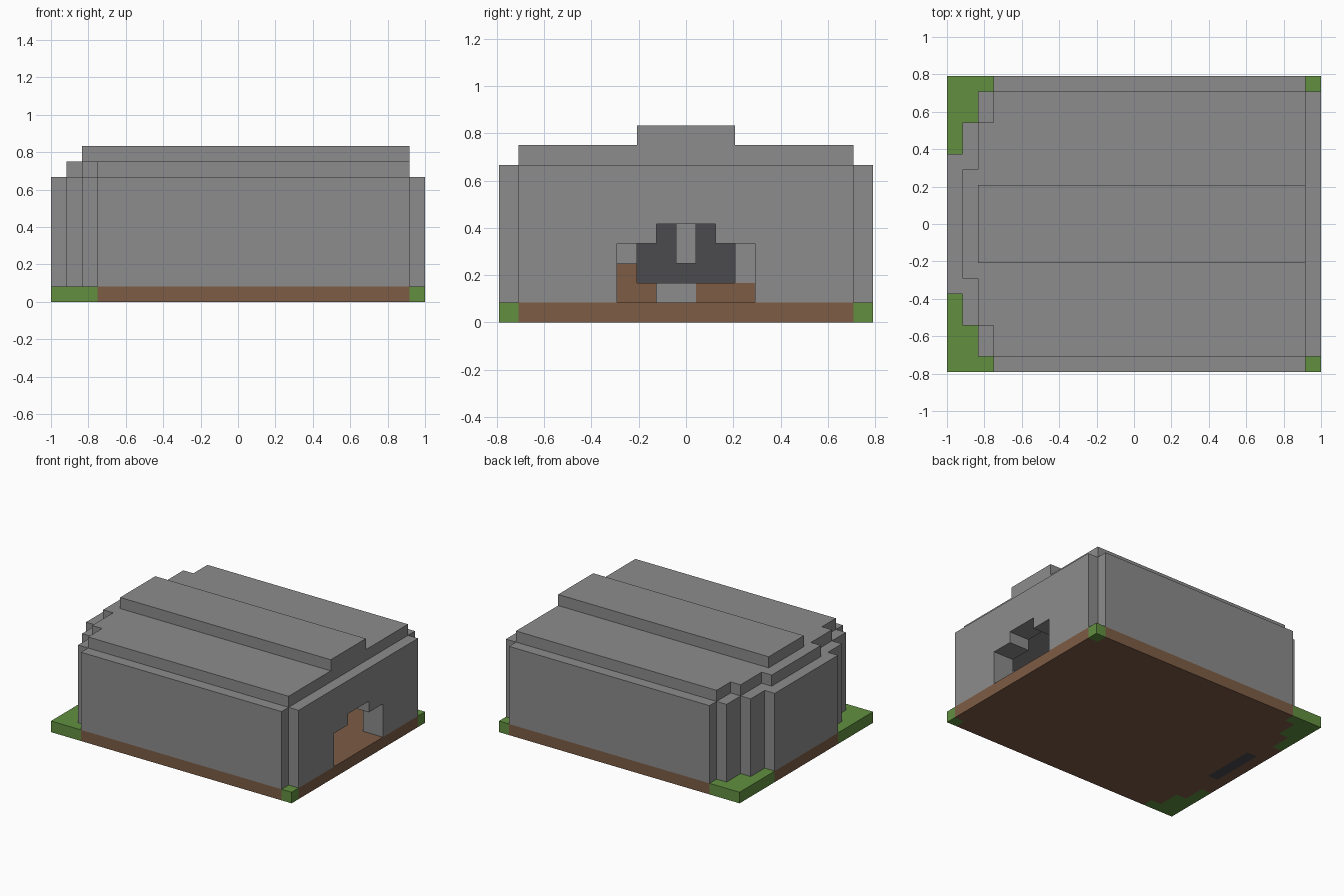
import bpy, bmesh
from itertools import product
from mathutils import Vector

cube = bpy.data.objects.get("Cube")
if cube:
    bpy.data.objects.remove(cube, do_unlink=True)

NX, NY = 24, 19
S = 2 / NX          # edge length of one block
MID = NY // 2


def material(name, rgb):
    m = bpy.data.materials.new(name)
    m.use_nodes = True
    m.diffuse_color = (*rgb, 1)
    m.node_tree.nodes["Principled BSDF"].inputs["Base Color"].default_value = (*rgb, 1)
    return m


stone_grey = material("stone grey", (0.262, 0.262, 0.262))
earth_brown = material("earth brown", (0.205, 0.107, 0.06))
grass_green = material("grass green", (0.12, 0.275, 0.051))
dark_slate = material("dark slate", (0.069, 0.067, 0.076))


def box(xs, ys, zs):
    """Blocks in half-open index ranges."""
    return set(product(range(*xs), range(*ys), range(*zs)))


def stepped(starts, stop, zs):
    """Slab whose left edge steps back away from the middle row."""
    return {c for c in box((0, NX), (0, NY), zs)
            if abs(c[1] - MID) < len(starts)
            and starts[abs(c[1] - MID)] <= c[0] < stop(abs(c[1] - MID))}


# Outer walls: rounded left end, notched corners on the right
wall_start = [0] * 5 + [1] * 2 + [2] * 2 + [3]
wall_stop = lambda d: NX - 1 if d == MID else NX
walls = stepped(wall_start, wall_stop, (1, 8))

# Ground: earth below the walls, grass where it lies open
ground = box((0, NX), (0, NY), (0, 1))
earth = {c for c in ground if (c[0], c[1], 1) in walls}
grass = ground - earth

# Roof steps
roof = stepped([1] * 4 + [2] * 3 + [3] * 2, lambda d: NX - 1, (8, 9))
ridge = box((2, 23), (7, 12), (9, 10))

# Hollow chamber and stepped doorway
chamber = stepped([s + 2 for s in wall_start[:8]], lambda d: NX - 2, (1, 6))
doorway = box((22, 24), (6, 13), (1, 4)) | box((22, 24), (8, 11), (4, 5))
walls -= chamber | doorway

# Dark back panel, and rubble in front of it
panel = box((1, 2), (7, 12), (0, 6))
walls -= panel
earth -= panel
dirt = (box((2, 4), (6, 7), (1, 3)) | box((2, 4), (7, 8), (1, 2))
        | box((2, 3), (10, 13), (1, 2)))
stones = (box((2, 3), (8, 10), (1, 2)) | box((2, 3), (6, 7), (3, 4))
          | box((2, 3), (12, 13), (2, 4)))
hanging = box((2, 3), (9, 10), (3, 6))

parts = [
    ("earth_base", earth, earth_brown),
    ("grass_corners", grass, grass_green),
    ("stone_walls", walls, stone_grey),
    ("roof_slab", roof, stone_grey),
    ("roof_ridge", ridge, stone_grey),
    ("back_panel", panel, dark_slate),
    ("dirt_rubble", dirt, earth_brown),
    ("stone_rubble", stones, stone_grey),
    ("hanging_stone", hanging, stone_grey),
]
solid = set().union(*(p[1] for p in parts))
origin = Vector((NX / 2, NY / 2, 0))


def build(name, cells, mat):
    """Skin the exposed block sides and merge the flat areas."""
    bm = bmesh.new()
    for cell in sorted(cells):
        for axis, side in product(range(3), (0, 1)):
            n = list(cell)
            n[axis] += 2 * side - 1
            if tuple(n) in solid:
                continue
            u, v = (axis + 1) % 3, (axis + 2) % 3
            ring = []
            for a, b in ((0, 0), (1, 0), (1, 1), (0, 1)):
                p = Vector(cell)
                p[axis] += side
                p[u] += a
                p[v] += b
                ring.append(bm.verts.new((p - origin) * S))
            bm.faces.new(ring if side else ring[::-1])
    bmesh.ops.remove_doubles(bm, verts=bm.verts[:], dist=S / 100)
    bmesh.ops.dissolve_limit(bm, angle_limit=0.01, verts=bm.verts[:], edges=bm.edges[:])
    mesh = bpy.data.meshes.new(name)
    bm.to_mesh(mesh)
    bm.free()
    mesh.materials.append(mat)
    bpy.context.collection.objects.link(bpy.data.objects.new(name, mesh))


for part in parts:
    build(*part)
